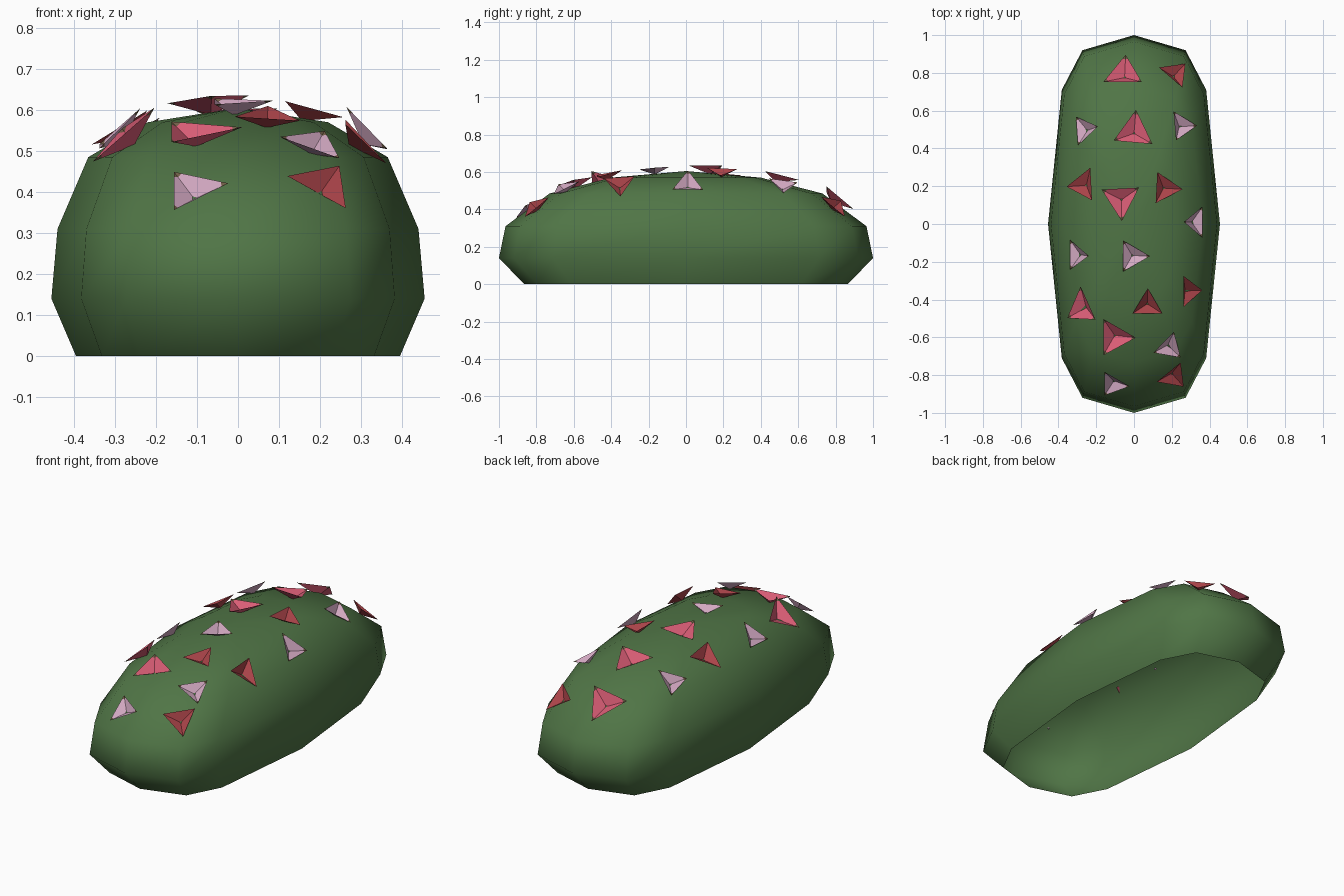
import bpy, bmesh, math
from mathutils import Vector
from mathutils.bvhtree import BVHTree

if "Cube" in bpy.data.objects:
    bpy.data.objects.remove(bpy.data.objects["Cube"])


def material(name, rgb):
    m = bpy.data.materials.new(name)
    m.diffuse_color = (*rgb, 1)
    m.use_nodes = True
    m.node_tree.nodes["Principled BSDF"].inputs["Base Color"].default_value = m.diffuse_color
    return m


GREEN = material("leaf green", (0.080, 0.178, 0.061))
OLIVE = material("olive tip", (0.170, 0.115, 0.065))
PETALS = {
    "pink": material("flower pink", (0.73, 0.114, 0.188)),
    "mauve": material("flower mauve", (0.66, 0.40, 0.546)),
    "red": material("flower red", (0.40, 0.056, 0.066)),
}


def make_object(name, bm, mats):
    me = bpy.data.meshes.new(name)
    bm.to_mesh(me)
    ob = bpy.data.objects.new(name, me)
    bpy.context.collection.objects.link(ob)
    for m in mats:
        me.materials.append(m)
    return ob


# Bush: twelve-sided rings stacked into a long dome, open underneath
quarter = [(1, 0), (0.84, 0.71), (0.6, 0.92), (0, 1)]
outline = quarter + [(-x, y) for x, y in quarter[-2::-1]]
outline += [(-x, -y) for x, y in outline[1:-1]]
rings = [(0.395, 0.865, 0), (0.455, 1.0, 0.14), (0.44, 0.965, 0.31),
         (0.365, 0.73, 0.485), (0.22, 0.40, 0.57)]

bm = bmesh.new()
loops = [[bm.verts.new((x * rx, y * ry, z)) for x, y in outline] for rx, ry, z in rings]
n = len(outline)
for low, high in zip(loops, loops[1:]):
    for i in range(n):
        j = (i + 1) % n
        bm.faces.new((low[i], low[j], high[j], high[i]))
top = bm.verts.new((0, 0, 0.605))
for i in range(n):
    bm.faces.new((loops[-1][i], loops[-1][(i + 1) % n], top))
for f in bm.faces:
    f.smooth = True
bm.normal_update()
tree = BVHTree.FromBMesh(bm)
make_object("bush", bm, [GREEN])
bm.free()


def height(x, y):
    hit = tree.ray_cast(Vector((x, y, 5)), Vector((0, 0, -1)))[0]
    return hit.z if hit else 0.25


# Flowers: shallow three-sided cups whose points touch the bush
def flower(index, kind, x, y, angle, radius):
    e = 0.07
    normal = Vector((height(x - e, y) - height(x + e, y),
                     height(x, y - e) - height(x, y + e), 2 * e)).normalized()
    depth = radius * 0.33
    ax, ay = x - normal.x * depth, y - normal.y * depth
    apex = Vector((ax, ay, height(ax, ay))) - normal * 0.003
    a = math.radians(angle)
    u = Vector((math.cos(a), math.sin(a), 0))
    u = (u - normal * u.dot(normal)).normalized()
    v = normal.cross(u)
    rim = []
    for k in range(3):
        t = k * math.tau / 3
        rim.append(apex + normal * (depth + 0.003) + (u * math.cos(t) + v * math.sin(t)) * radius)
    fb = bmesh.new()

    def face(points, slot):
        fb.faces.new([fb.verts.new(p) for p in points]).material_index = slot

    for k in range(3):
        p, q = rim[k], rim[(k + 1) % 3]
        if kind == "red":
            face((apex, p, q), 0)
            continue
        # olive corners on the pink and mauve flowers
        pi, qi = apex.lerp(p, 0.8), apex.lerp(q, 0.8)
        pe, qe = p.lerp(q, 0.14), q.lerp(p, 0.14)
        face((apex, pi, pe, qe, qi), 0)
        face((pi, p, pe), 1)
        face((qi, qe, q), 1)
    bmesh.ops.remove_doubles(fb, verts=fb.verts, dist=1e-5)
    make_object(f"{kind}_flower_{index}", fb, [PETALS[kind], OLIVE])
    fb.free()


placements = {
    "pink": [(-0.055, 0.80, 90, 0.119), (0, 0.49, 85, 0.119), (-0.07, 0.13, 273, 0.115),
             (-0.28, -0.445, 87, 0.115), (-0.105, -0.60, 0, 0.115)],
    "mauve": [(-0.265, 0.50, 4, 0.09), (0.255, 0.52, 5, 0.09), (0.33, 0.01, 180, 0.095),
              (-0.305, -0.165, 0, 0.09), (-0.01, -0.17, 0, 0.095),
              (0.187, -0.653, 80, 0.09), (-0.112, -0.85, 0, 0.09)],
    "red": [(0.22, 0.80, 173, 0.095), (-0.27, 0.207, 183, 0.10), (0.165, 0.19, -3, 0.095),
            (0.072, -0.43, 90, 0.092), (0.295, -0.355, 0, 0.095), (0.21, -0.81, 187, 0.095)],
}
for kind, spots in placements.items():
    for i, (x, y, angle, radius) in enumerate(spots, 1):
        flower(i, kind, x, y, angle, radius)
